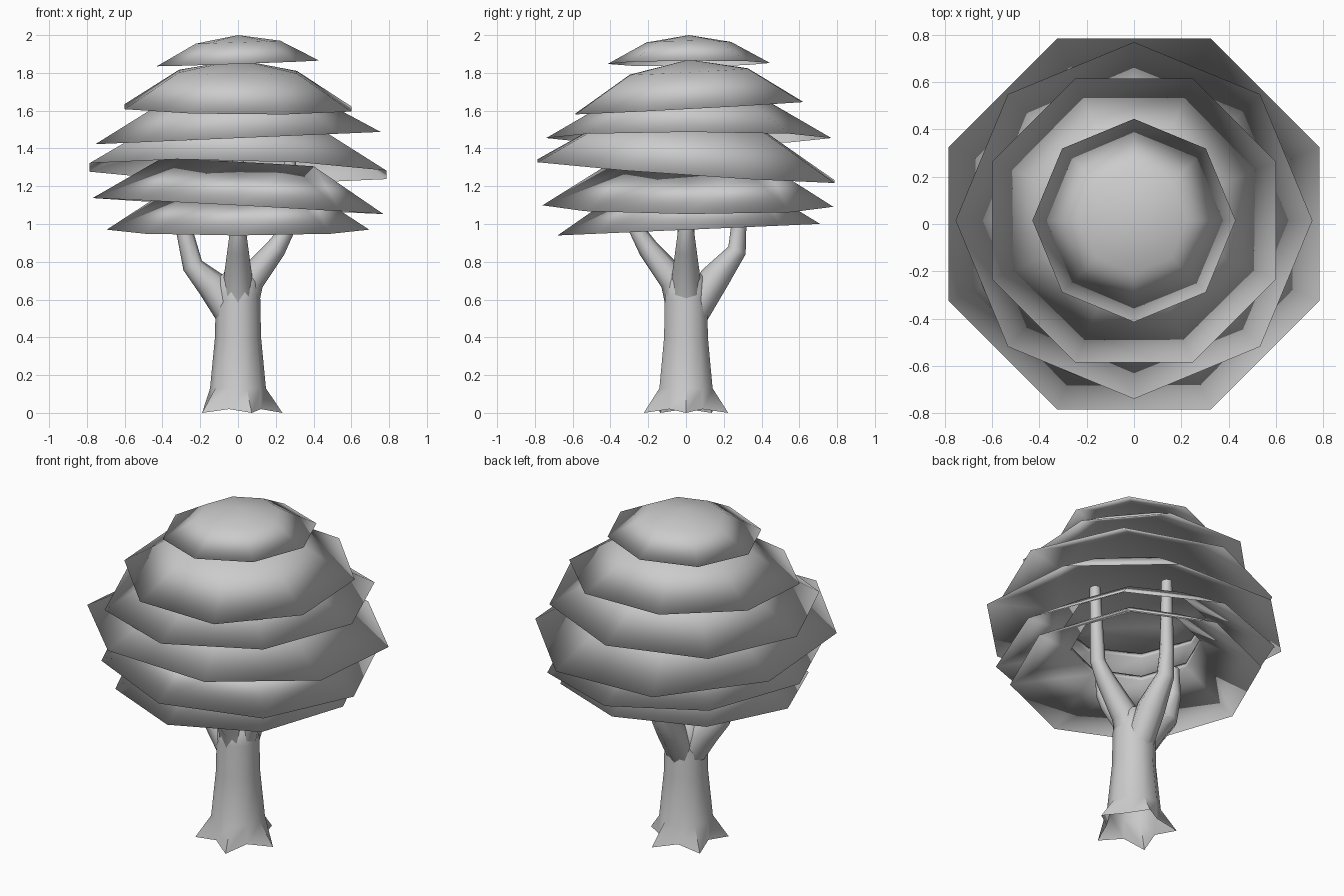
import bpy, bmesh
from math import sin, cos, pi, radians
from mathutils import Vector

cube = bpy.data.objects.get("Cube")
if cube:
    bpy.data.objects.remove(cube, do_unlink=True)

GREY = (0.6, 0.6, 0.6, 1.0)
mat = bpy.data.materials.new("plain grey")
mat.use_nodes = True
mat.diffuse_color = GREY
bsdf = next(n for n in mat.node_tree.nodes if n.type == 'BSDF_PRINCIPLED')
bsdf.inputs["Base Color"].default_value = GREY


def skin_rings(name, rings, bottom=None, top=None, ring_shaped=False, angle=60):
    """Join rings of points with quads; close the ends on tips or on each other."""
    bm = bmesh.new()
    loops = [[bm.verts.new(p) for p in ring] for ring in rings]
    n = len(loops[0])
    pairs = list(zip(loops, loops[1:]))
    if ring_shaped:
        pairs.append((loops[-1], loops[0]))
    for low, high in pairs:
        for i in range(n):
            j = (i + 1) % n
            bm.faces.new((low[i], low[j], high[j], high[i]))
    if top is not None:
        tip = bm.verts.new(top)
        for i in range(n):
            bm.faces.new((loops[-1][i], loops[-1][(i + 1) % n], tip))
    if bottom is not None:
        tip = bm.verts.new(bottom)
        for i in range(n):
            bm.faces.new((loops[0][(i + 1) % n], loops[0][i], tip))
    mesh = bpy.data.meshes.new(name)
    bm.to_mesh(mesh)
    bm.free()
    mesh.materials.append(mat)
    obj = bpy.data.objects.new(name, mesh)
    bpy.context.collection.objects.link(obj)
    bpy.ops.object.select_all(action='DESELECT')
    obj.select_set(True)
    bpy.context.view_layer.objects.active = obj
    bpy.ops.object.shade_smooth_by_angle(angle=radians(angle))


def leaf_layer(name, radius, rim_z, rise, slope_x, slope_y, turned, closed, y0=0.015):
    """Tilted eight-sided thin shell, softly shaded round its rim."""
    def point(r, z, a):
        x, y = r * cos(a), r * sin(a)
        return (x, y + y0, z + slope_x * x + slope_y * y)
    start = pi / 8 if turned else 0
    mid_r, mid_z, thick = radius * 0.52, rim_z + rise * 0.75, 0.03
    profile = [(mid_r, mid_z - thick), (radius, rim_z), (mid_r, mid_z)]
    rings = [[point(r, z, start + i * pi / 4) for i in range(8)] for r, z in profile]
    if closed:
        skin_rings(name, rings, point(0, rim_z + rise - thick, 0),
                   point(0, rim_z + rise, 0), angle=180)
    else:
        skin_rings(name, rings, ring_shaped=True, angle=180)


# Foliage, top to bottom; the lowest two are open for the branches
leaf_layer("leaf_layer_top", 0.43, 1.85, 0.15, 0.035, 0.006, False, True)
leaf_layer("leaf_layer_2", 0.65, 1.615, 0.255, -0.01, 0.054, True, True)
leaf_layer("leaf_layer_3", 0.755, 1.455, 0.28, 0.043, 0.0, False, True)
leaf_layer("leaf_layer_4", 0.85, 1.28, 0.32, -0.025, -0.07, True, True, 0.0)
leaf_layer("leaf_layer_5", 0.77, 1.095, 0.31, -0.055, -0.005, False, False, 0.01)
leaf_layer("leaf_layer_bottom", 0.695, 0.97, 0.29, 0.0, 0.044, False, False)

# Trunk with five pointed roots
SIDES = 10


def trunk_ring(r, z):
    return [(r * cos(2 * pi * i / SIDES), r * sin(2 * pi * i / SIDES), z)
            for i in range(SIDES)]


tips, valleys = trunk_ring(0.235, 0.0), trunk_ring(0.15, 0.02)
base = [valleys[i] if i % 2 else tips[i] for i in range(SIDES)]
body = [(0.148, 0.13), (0.122, 0.4), (0.118, 0.6), (0.11, 0.72)]
skin_rings("trunk", [base] + [trunk_ring(r, z) for r, z in body], top=(0, 0, 0.78))


def branch(name, angle, path):
    """Tapered tube along (distance out, height, thickness) points."""
    out = Vector((cos(radians(angle)), sin(radians(angle)), 0))
    up = Vector((0, 0, 1))
    side = up.cross(out)
    centres = [out * d + up * z for d, z, r in path]
    rings = []
    for k, c in enumerate(centres):
        along = (centres[min(k + 1, len(path) - 1)] - centres[max(k - 1, 0)]).normalized()
        across = side.cross(along)
        rad = path[k][2]
        rings.append([c + rad * (side * cos(t * pi / 4) - across * sin(t * pi / 4))
                      for t in range(8)])
    skin_rings(name, rings, top=centres[-1])


# Branches rise out of the trunk: an elbowed one, a tall pair, and a short one
branch("branch_right", 180, [(0.02, 0.5, 0.085), (0.14, 0.68, 0.08), (0.24, 0.78, 0.055),
                             (0.28, 0.95, 0.045), (0.28, 1.12, 0.035)])
branch("branch_back", 90, [(0.02, 0.5, 0.085), (0.15, 0.71, 0.08), (0.27, 0.86, 0.05),
                           (0.28, 1.0, 0.04), (0.28, 1.45, 0.03)])
fork = [(0.0, 0.48, 0.09), (0.06, 0.7, 0.078), (0.2, 0.87, 0.055), (0.26, 0.97, 0.042)]
branch("branch_left", 0, fork + [(0.28, 1.43, 0.03)])
branch("branch_front", 270, fork + [(0.28, 1.12, 0.035)])
